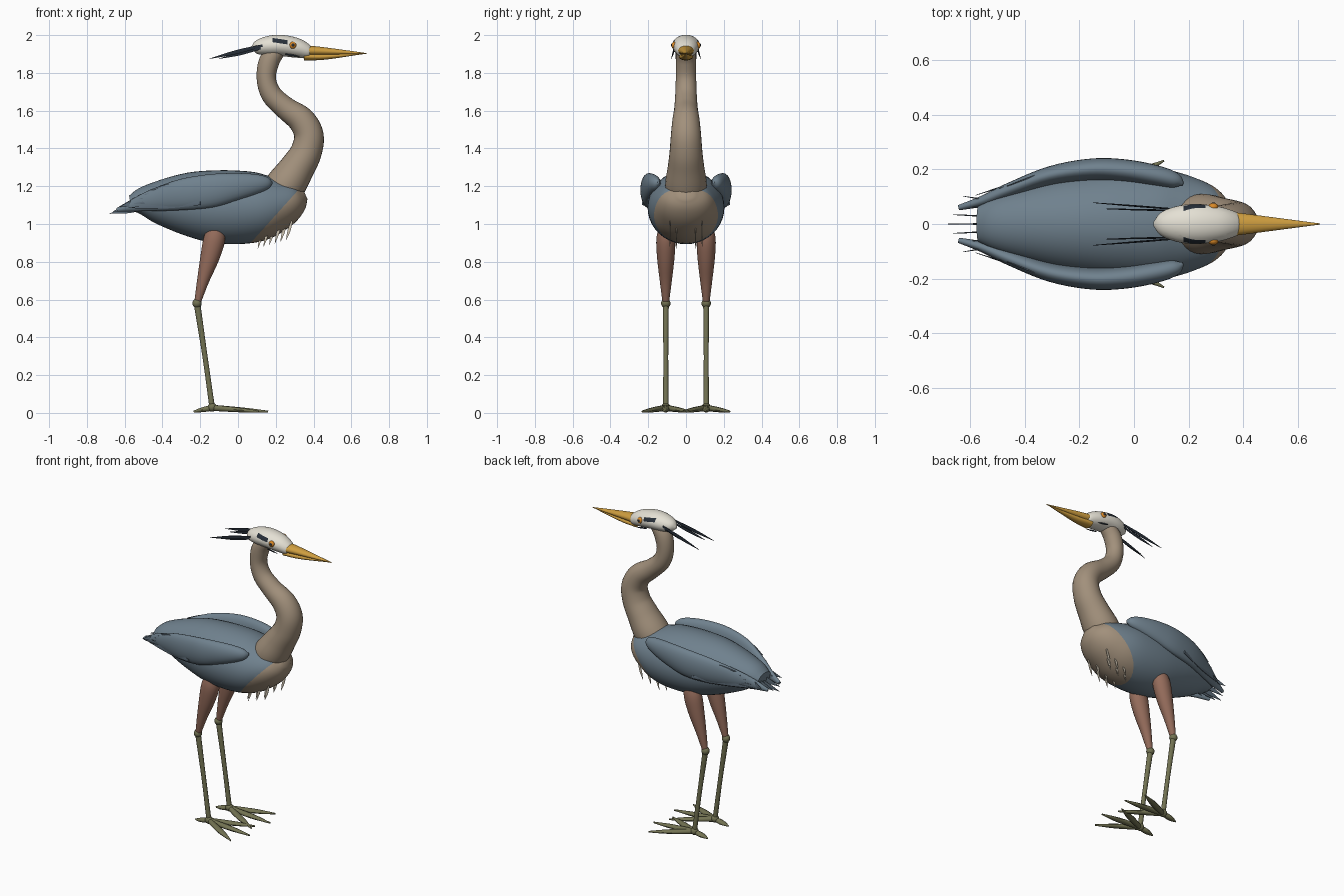
import bpy, bmesh, math
from mathutils import Vector

cube = bpy.data.objects.get("Cube")
if cube:
    bpy.data.objects.remove(cube, do_unlink=True)


def material(name, *rgb):
    mat = bpy.data.materials.new(name)
    mat.use_nodes = True
    mat.diffuse_color = (*rgb, 1)
    mat.node_tree.nodes["Principled BSDF"].inputs["Base Color"].default_value = (*rgb, 1)
    return mat


SLATE = material("slate_blue", .16, .22, .27)
FLIGHT = material("dark_slate", .11, .15, .19)
TAN = material("warm_tan", .36, .28, .2)
WHITE = material("off_white", .78, .75, .66)
BLACK = material("blue_black", .02, .028, .04)
YELLOW = material("beak_yellow", .62, .34, .05)
RUST = material("thigh_rust", .3, .15, .105)
OLIVE = material("leg_olive", .17, .17, .085)
AMBER = material("eye_amber", .7, .25, .02)
CREAM = material("plume_cream", .62, .55, .44)


def smooth_path(points, steps):
    """Catmull-Rom resampling of position and radius tuples."""
    pts = [Vector(p) for p in points]
    ends = [pts[0] * 2 - pts[1]] + pts + [pts[-1] * 2 - pts[-2]]
    out = []
    for a, b, c, d in zip(ends, ends[1:], ends[2:], ends[3:]):
        for i in range(steps):
            t = i / steps
            out.append((b * 2 + (c - a) * t + (a * 2 - b * 5 + c * 4 - d) * t ** 2
                        + (b * 3 - a - c * 3 + d) * t ** 3) / 2)
    return out + [pts[-1]]


def finish(name, bm, mats):
    mesh = bpy.data.meshes.new(name)
    bmesh.ops.recalc_face_normals(bm, faces=bm.faces)
    bm.to_mesh(mesh)
    bm.free()
    obj = bpy.data.objects.new(name, mesh)
    bpy.context.collection.objects.link(obj)
    for mat in mats:
        mesh.materials.append(mat)
    bpy.ops.object.select_all(action='DESELECT')
    obj.select_set(True)
    bpy.context.view_layer.objects.active = obj
    bpy.ops.object.shade_smooth_by_angle(angle=math.radians(50))
    return obj


def loft(name, points, mats, sides=24, steps=5, cuts=(), rule=None):
    """Elliptical tube through (x, y, z, half width, half height) stations."""
    path = smooth_path(points, steps)
    bm = bmesh.new()
    rings = []
    for i, p in enumerate(path):
        ahead, behind = path[min(i + 1, len(path) - 1)], path[max(i - 1, 0)]
        tangent = Vector((ahead - behind)[:3]).normalized()
        side = Vector((0, 1, 0))
        side = (side - tangent * side.dot(tangent)).normalized()
        up = tangent.cross(side)
        wide, high = max(p[3], .001), max(p[4], .001)
        ring = []
        for k in range(sides):
            a = math.tau * k / sides
            ring.append(bm.verts.new(Vector(p[:3]) + side * wide * math.cos(a) + up * high * math.sin(a)))
        rings.append(ring)
    for low, top in zip(rings, rings[1:]):
        for k in range(sides):
            n = (k + 1) % sides
            bm.faces.new((low[k], low[n], top[n], top[k]))
    bm.faces.new(rings[0])
    bm.faces.new(rings[-1])
    # Cut clean colour borders, then colour the faces by rule
    for point, normal in cuts:
        bmesh.ops.bisect_plane(bm, geom=bm.verts[:] + bm.edges[:] + bm.faces[:],
                               plane_co=point, plane_no=normal)
    if rule:
        for f in bm.faces:
            f.material_index = int(rule(f.calc_center_median()))
    return finish(name, bm, mats)


def feather(name, start, end, width, mat, thick=.003):
    """Thin upright blade, broadest near the middle, with a pointed tip."""
    a, b = Vector(start), Vector(end)
    mid = a.lerp(b, .5)
    return loft(name, [(*a, thick, width * .6), (*mid, thick, width), (*b, .001, .001)],
                [mat], sides=6, steps=4)


def ball(name, centre, radius, mat, squash=1):
    bm = bmesh.new()
    bmesh.ops.create_uvsphere(bm, u_segments=16, v_segments=10, radius=radius)
    for v in bm.verts:
        v.co.y *= squash
        v.co += Vector(centre)
    return finish(name, bm, [mat])


# Body with a tan breast in front of a slanted border
breast_point, breast_normal = Vector((.13, 0, .97)), Vector((1, 0, -.9))
loft("body", [(-.57, 0, 1.11, .065, .04), (-.5, 0, 1.12, .1, .08), (-.4, 0, 1.115, .135, .125),
              (-.25, 0, 1.105, .175, .172), (-.08, 0, 1.09, .2, .195), (.1, 0, 1.09, .2, .185),
              (.22, 0, 1.11, .17, .143), (.31, 0, 1.14, .12, .09), (.355, 0, 1.16, .04, .03)],
     [SLATE, TAN], sides=40, cuts=[(breast_point, breast_normal)],
     rule=lambda c: (c - breast_point).dot(breast_normal) > 0)

# S-shaped neck
loft("neck", [(.19, 0, 1.13, .1, .1), (.255, 0, 1.21, .11, .105), (.315, 0, 1.3, .097, .092),
              (.36, 0, 1.38, .087, .083), (.375, 0, 1.47, .08, .078), (.335, 0, 1.55, .072, .072),
              (.25, 0, 1.615, .062, .06), (.178, 0, 1.685, .057, .055), (.15, 0, 1.77, .054, .051),
              (.165, 0, 1.86, .054, .054), (.21, 0, 1.925, .05, .045)], [TAN], sides=28, steps=6)

# Head with a dark stripe above each eye
stripe_mid, stripe_up, stripe_along = Vector((.222, 0, 1.968)), Vector((.15, 0, 1)), Vector((1, 0, 0))


def in_stripe(c):
    d = c - stripe_mid
    return abs(d.dot(stripe_up)) < .011 and abs(d.x) < .04


loft("head", [(.072, 0, 1.93, .008, .008), (.1, 0, 1.935, .043, .036), (.16, 0, 1.943, .066, .052),
              (.23, 0, 1.945, .073, .056), (.31, 0, 1.932, .064, .052), (.37, 0, 1.912, .045, .037),
              (.385, 0, 1.908, .03, .024)], [WHITE, BLACK], sides=32,
     cuts=[(stripe_mid + stripe_up * .011 * s, stripe_up) for s in (-1, 1)]
     + [(stripe_mid + stripe_along * .04 * s, stripe_along) for s in (-1, 1)], rule=in_stripe)

# Beak
loft("upper_beak", [(.35, 0, 1.918, .045, .029), (.46, 0, 1.914, .031, .021), (.68, 0, 1.903, .002, .002)], [YELLOW])
loft("lower_beak", [(.35, 0, 1.886, .038, .02), (.46, 0, 1.886, .026, .016), (.66, 0, 1.901, .002, .002)], [YELLOW])

# Tail fan
for i in range(-3, 4):
    drop = abs(i) * .012
    feather(f"tail_feather_{i + 4}", (-.46, i * .025, 1.1 + drop), (-.68 + drop * 1.5, i * .034, 1.055 + drop), .022, FLIGHT)

for s, side in ((1, "left"), (-1, "right")):
    # Folded wing
    loft(side + "_wing", [(.18, s * .145, 1.22, .006, .008), (.15, s * .16, 1.217, .028, .035),
                          (.08, s * .178, 1.21, .037, .056), (-.03, s * .196, 1.195, .04, .075),
                          (-.15, s * .2, 1.175, .04, .088), (-.3, s * .178, 1.155, .035, .082),
                          (-.45, s * .125, 1.125, .028, .058), (-.55, s * .085, 1.1, .02, .034),
                          (-.64, s * .06, 1.075, .01, .01)], [SLATE])
    # Layered flight feathers along the rear of the wing
    for i in range(5):
        rise = i * .024
        feather(f"{side}_flight_feather_{i + 1}", (-.2 - rise, s * (.23 - rise * .3), 1.11 + rise),
                (-.58 + rise * 1.2, s * (.105 + rise * .35), 1.085 + rise), .018, FLIGHT, .004)

    # Eye and dark cheek mark
    ball(side + "_eye", (.29, s * .062, 1.946), .019, AMBER, .8)
    ball(side + "_pupil", (.291, s * .073, 1.947), .009, BLACK, .7)
    feather(side + "_cheek_mark", (.25, s * .054, 1.9), (.325, s * .052, 1.887), .005, BLACK)

    # Head plumes
    feather(side + "_upper_plume", (.13, s * .056, 1.945), (-.15, s * .078, 1.875), .012, BLACK)
    feather(side + "_lower_plume", (.12, s * .05, 1.93), (-.1, s * .055, 1.875), .011, BLACK)

    # Breast plumes
    for i in range(6):
        x = .12 + i * .03
        y = s * (.05 + .035 * (i % 2))
        feather(f"{side}_breast_plume_{i + 1}", (x + .015, y, .985 + i * .006),
                (x - .015, y, .87 + i * .009), .009, CREAM)

    # Leg
    hip = s * .107
    loft(side + "_thigh", [(-.11, hip, .99, .035, .04), (-.125, hip, .92, .05, .057), (-.15, hip, .82, .046, .05),
                           (-.185, hip, .7, .032, .032), (-.213, hip, .59, .018, .018)], [RUST])
    ball(side + "_knee", (-.217, hip, .58), .025, OLIVE)
    loft(side + "_shank", [(-.217, hip, .58, .016, .018), (-.175, hip, .3, .013, .014),
                           (-.137, hip, .03, .015, .015)], [OLIVE], sides=14)

    # Toes, three forward and one back
    ball(side + "_ankle", (-.137, hip, .03), .024, OLIVE)
    for toe, x, y in (("middle", .16, 0), ("outer", .11, .125), ("inner", .11, -.125), ("hind", -.235, 0)):
        root, tip = Vector((-.137, hip, .027)), Vector((x, hip + s * y, .007))
        mid = root.lerp(tip, .55)
        loft(f"{side}_{toe}_toe", [(*root, .014, .017), (*mid, .02, .013), (*tip, .003, .005)], [OLIVE], sides=10)
